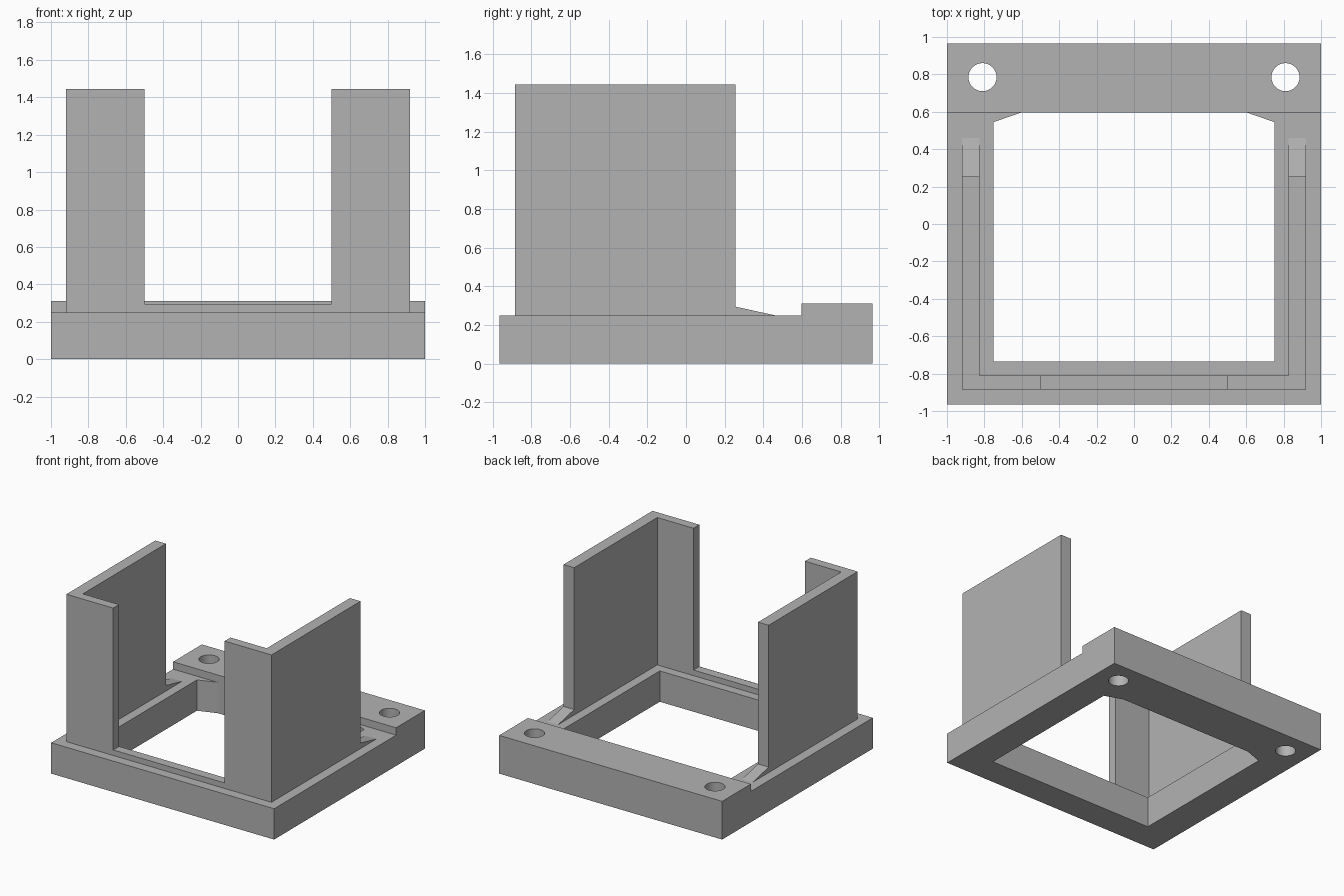
import bpy, bmesh, math
from mathutils import Vector

cube = bpy.data.objects.get("Cube")
if cube:
    bpy.data.objects.remove(cube, do_unlink=True)

grey = bpy.data.materials.new("plain grey")
grey.use_nodes = True
grey.diffuse_color = (0.45, 0.45, 0.45, 1)
grey.node_tree.nodes["Principled BSDF"].inputs["Base Color"].default_value = (0.45, 0.45, 0.45, 1)

BASE_TOP, LIP_TOP, WALL_TOP = 0.25, 0.295, 1.445
FRONT, FRONT_IN, WALL_BACK = -0.885, -0.81, 0.255
OUT, INN = 0.92, 0.825


def prism(name, outline, low, high, axis="z"):
    """Extrude an outline along z (points are x, y) or along x (points are y, z)."""
    bm = bmesh.new()
    place = (lambda a, b: (a, b, low)) if axis == "z" else (lambda a, b: (low, a, b))
    face = bm.faces.new([bm.verts.new(place(a, b)) for a, b in outline])
    step = Vector((0, 0, high - low)) if axis == "z" else Vector((high - low, 0, 0))
    new = bmesh.ops.extrude_face_region(bm, geom=[face])["geom"]
    bmesh.ops.translate(bm, verts=[v for v in new if isinstance(v, bmesh.types.BMVert)], vec=step)
    bmesh.ops.recalc_face_normals(bm, faces=bm.faces)
    mesh = bpy.data.meshes.new(name)
    bm.to_mesh(mesh)
    bm.free()
    mesh.materials.append(grey)
    obj = bpy.data.objects.new(name, mesh)
    bpy.context.collection.objects.link(obj)
    return obj


def cut(target, cutter):
    """Subtract the cutter, apply the result and remove the cutter."""
    cutter.hide_render = True
    mod = target.modifiers.new("cut", "BOOLEAN")
    mod.operation, mod.solver, mod.object = "DIFFERENCE", "EXACT", cutter
    bpy.context.view_layer.objects.active = target
    bpy.ops.object.modifier_apply(modifier=mod.name)
    bpy.data.objects.remove(cutter, do_unlink=True)


# Base frame with the raised bar at the back
base = prism("base_frame", [(-0.965, 0), (0.965, 0), (0.965, 0.31), (0.597, 0.31),
                            (0.597, BASE_TOP), (-0.965, BASE_TOP)], -1, 1, "x")

# Central opening with clipped back corners
half = [(0.75, -0.735), (0.75, 0.545), (0.6, 0.597)]
cut(base, prism("opening_cutter", half + [(-x, y) for x, y in reversed(half)], -0.1, 0.5))

# Bolt holes through the back bar
for side in (-1, 1):
    circle = [(side * 0.81 + 0.075 * math.cos(math.tau * i / 40),
               0.785 + 0.075 * math.sin(math.tau * i / 40)) for i in range(40)]
    cut(base, prism("bolt_hole_cutter", circle, -0.1, 0.5))

# L-shaped walls and the ramps behind them
for side, word in ((1, "left"), (-1, "right")):
    corner = [(OUT, FRONT), (OUT, WALL_BACK), (INN, WALL_BACK),
              (INN, FRONT_IN), (0.5, FRONT_IN), (0.5, FRONT)]
    prism(word + "_wall", [(side * x, y) for x, y in corner], BASE_TOP, WALL_TOP)
    prism(word + "_ramp", [(WALL_BACK, BASE_TOP), (0.46, BASE_TOP), (WALL_BACK, LIP_TOP)],
          side * INN, side * OUT, "x")

# Low lip joining the walls at the front
prism("front_lip", [(-0.5, FRONT), (0.5, FRONT), (0.5, FRONT_IN), (-0.5, FRONT_IN)],
      BASE_TOP, LIP_TOP)

# Smooth the round holes, keep the corners sharp
bpy.ops.object.select_all(action="DESELECT")
base.select_set(True)
bpy.context.view_layer.objects.active = base
bpy.ops.object.shade_smooth_by_angle(angle=math.radians(15))
